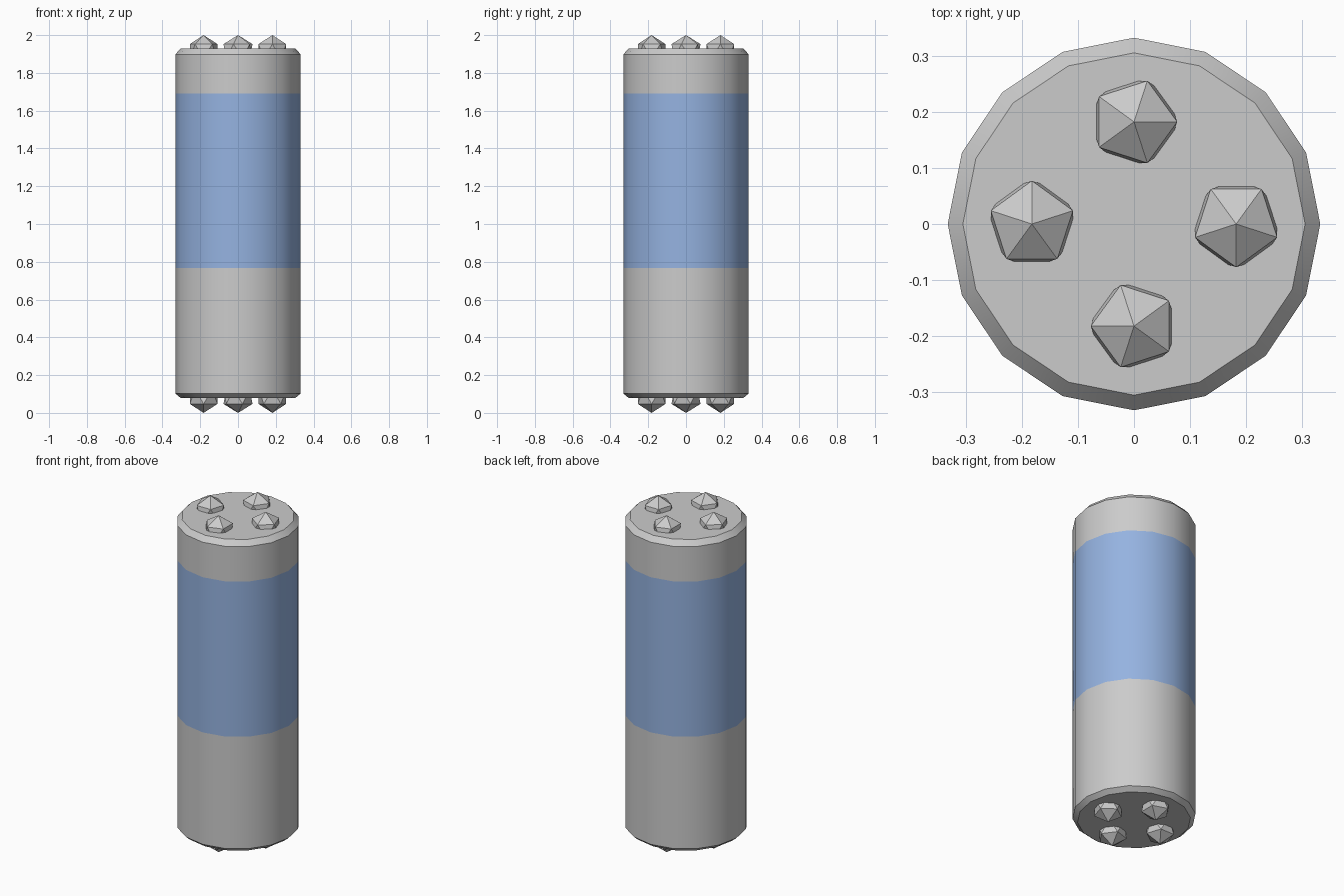
import bpy, math

if "Cube" in bpy.data.objects:
    bpy.data.objects.remove(bpy.data.objects["Cube"])

SIDES = 16


def add_object(name, verts, faces):
    mesh = bpy.data.meshes.new(name)
    mesh.from_pydata(verts, [], faces)
    mesh.update()
    obj = bpy.data.objects.new(name, mesh)
    bpy.context.collection.objects.link(obj)
    return obj


def lathe(name, profile, cap_bottom=False, cap_top=False):
    """Spin a bottom-to-top (radius, z) profile into a 16-sided shell."""
    verts, faces = [], []
    for r, z in profile:
        for i in range(SIDES):
            a = 2 * math.pi * i / SIDES
            verts.append((r * math.cos(a), r * math.sin(a), z))
    for k in range(len(profile) - 1):
        for i in range(SIDES):
            j = (i + 1) % SIDES
            a, b = k * SIDES, (k + 1) * SIDES
            faces.append((a + i, a + j, b + j, b + i))
    if cap_bottom:
        faces.append(tuple(reversed(range(SIDES))))
    if cap_top:
        n = (len(profile) - 1) * SIDES
        faces.append(tuple(range(n, n + SIDES)))
    obj = add_object(name, verts, faces)
    bpy.ops.object.select_all(action='DESELECT')
    obj.select_set(True)
    bpy.context.view_layer.objects.active = obj
    bpy.ops.object.shade_smooth_by_angle(angle=math.radians(30))
    return obj


# Cylinder body: bevelled ends with a flush coloured band between
R, RIM = 0.332, 0.305
lathe("lower_body", [(RIM, 0.08), (R, 0.103), (R, 0.768)], cap_bottom=True)
band = lathe("blue_band", [(R, 0.768), (R, 1.69)])
lathe("upper_body", [(R, 1.69), (R, 1.898), (RIM, 1.928)], cap_top=True)

blue = bpy.data.materials.new("band_blue")
blue.diffuse_color = (0.30, 0.45, 0.75, 1)
blue.use_nodes = True
blue.node_tree.nodes["Principled BSDF"].inputs["Base Color"].default_value = blue.diffuse_color
band.data.materials.append(blue)

# Faceted studs: four icosahedra half sunk into each end
STUD_R, STUD_OFFSET = 0.086, 0.182
for end, z in (("top", 2.0 - STUD_R), ("bottom", STUD_R)):
    for i in range(4):
        a = i * math.pi / 2
        bpy.ops.mesh.primitive_ico_sphere_add(
            subdivisions=1, radius=STUD_R,
            location=(STUD_OFFSET * math.cos(a), STUD_OFFSET * math.sin(a), z),
            rotation=(0, 0, a - math.pi / 2))
        bpy.context.object.name = f"{end}_stud_{i + 1}"
